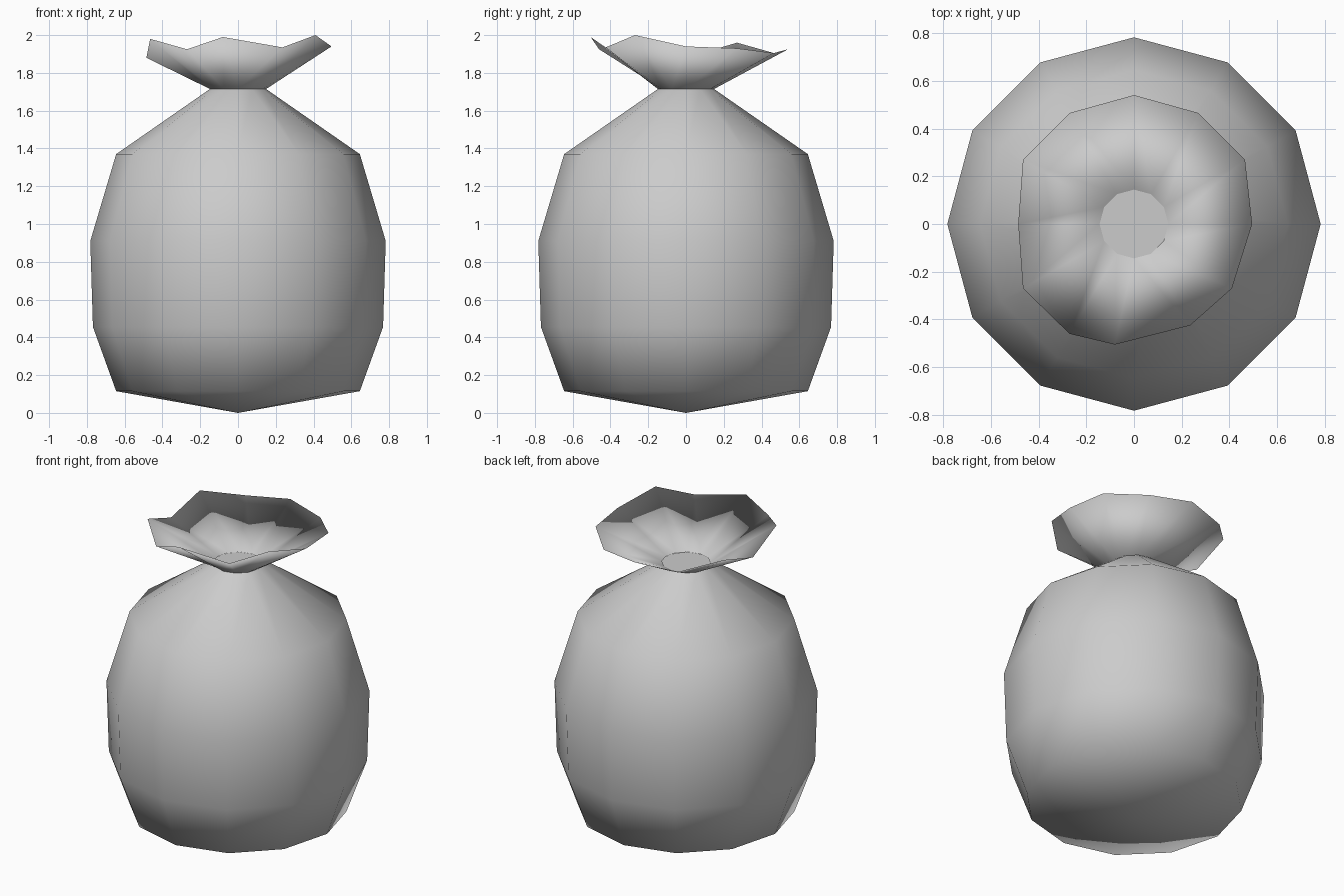
import bpy, bmesh
from math import sin, cos, tau

SIDES = 12

cube = bpy.data.objects.get("Cube")
if cube:
    bpy.data.objects.remove(cube, do_unlink=True)

# One plain cloth colour
cloth = bpy.data.materials.new("grey_cloth")
cloth.use_nodes = True
cloth.diffuse_color = (0.6, 0.6, 0.6, 1)
bsdf = next(n for n in cloth.node_tree.nodes if n.type == 'BSDF_PRINCIPLED')
bsdf.inputs["Base Color"].default_value = cloth.diffuse_color
bsdf.inputs["Roughness"].default_value = 0.8


def ring(bm, radius, z):
    return [bm.verts.new((radius * cos(tau * i / SIDES), radius * sin(tau * i / SIDES), z))
            for i in range(SIDES)]


def bridge(bm, low, high, inward=False):
    """Join two rings with triangles, always along the same diagonal."""
    for i in range(SIDES):
        j = (i + 1) % SIDES
        for tri in ((low[i], low[j], high[j]), (low[i], high[j], high[i])):
            bm.faces.new(tri[::-1] if inward else tri).smooth = True


def finish(bm, name):
    mesh = bpy.data.meshes.new(name)
    bm.to_mesh(mesh)
    bm.free()
    mesh.materials.append(cloth)
    obj = bpy.data.objects.new(name, mesh)
    bpy.context.collection.objects.link(obj)
    return obj


# Sack body: lathed profile with a pointed base and a flat tied neck
bm = bmesh.new()
profile = [(0.645, 0.115), (0.768, 0.455), (0.782, 0.91), (0.645, 1.37), (0.148, 1.715)]
rings = [ring(bm, r, z) for r, z in profile]
for low, high in zip(rings, rings[1:]):
    bridge(bm, low, high)
base = bm.verts.new((0, 0, 0))
for i in range(SIDES):
    bm.faces.new((base, rings[0][(i + 1) % SIDES], rings[0][i])).smooth = True
bm.faces.new(rings[-1]).smooth = False
finish(bm, "sack_body")

# Ruffle: thin double wall flaring from the neck to an uneven rim
rim_points = [
    (0.495, 0, 1.94), (0.465, 0.27, 1.93), (0.27, 0.465, 1.905), (0, 0.54, 1.925),
    (-0.27, 0.465, 1.905), (-0.465, 0.27, 1.96), (-0.485, 0, 1.88), (-0.465, -0.27, 1.98),
    (-0.27, -0.46, 1.925), (-0.08, -0.505, 1.99), (0.235, -0.425, 1.935), (0.41, -0.27, 2.0),
]
bm = bmesh.new()
outer_neck = ring(bm, 0.149, 1.715)
inner_neck = ring(bm, 0.144, 1.72)
rim = [bm.verts.new(p) for p in rim_points]
bridge(bm, outer_neck, rim)
bridge(bm, inner_neck, rim, inward=True)
finish(bm, "sack_ruffle")
